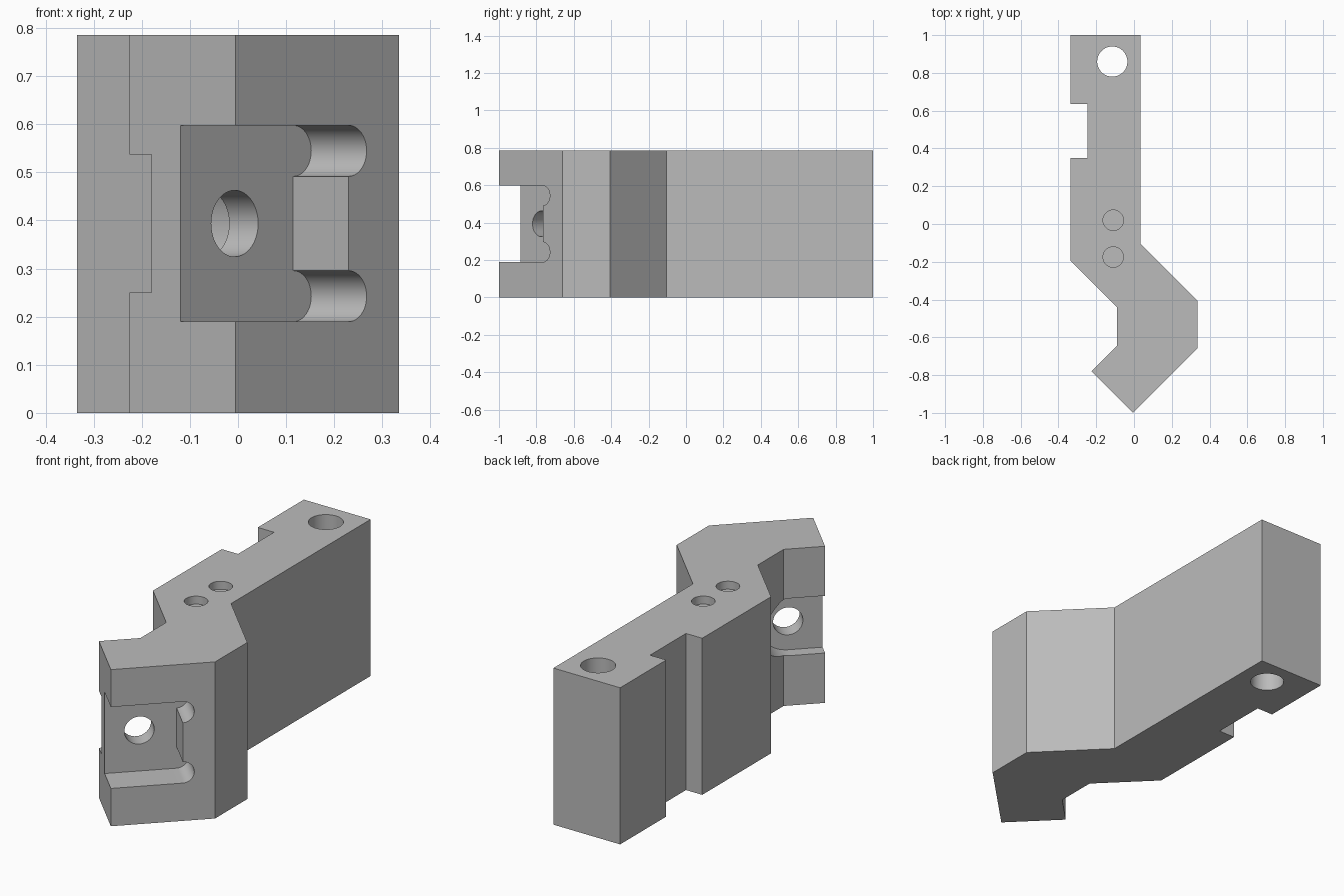
import bpy, bmesh
from math import pi, cos, sin, sqrt
from mathutils import Matrix, Vector

old = bpy.data.objects.get("Cube")
if old:
    bpy.data.objects.remove(old, do_unlink=True)

grey = bpy.data.materials.new("machined_grey")
grey.use_nodes = True
colour = (0.5, 0.5, 0.5, 1)
grey.diffuse_color = colour
grey.node_tree.nodes["Principled BSDF"].inputs["Base Color"].default_value = colour


def prism(name, outline, low, high, frame=Matrix()):
    """Extrude a flat outline from low to high along the frame's third axis."""
    bm = bmesh.new()
    base = bm.faces.new([bm.verts.new((u, v, low)) for u, v in outline])
    new = bmesh.ops.extrude_face_region(bm, geom=[base])["geom"]
    bmesh.ops.translate(bm, vec=(0, 0, high - low),
                        verts=[g for g in new if isinstance(g, bmesh.types.BMVert)])
    bmesh.ops.recalc_face_normals(bm, faces=bm.faces)
    bm.transform(frame)
    mesh = bpy.data.meshes.new(name)
    bm.to_mesh(mesh)
    bm.free()
    mesh.materials.append(grey)
    obj = bpy.data.objects.new(name, mesh)
    bpy.context.collection.objects.link(obj)
    return obj


def arc(u, v, r, start=0, sweep=2 * pi, steps=48):
    count = steps if sweep == 2 * pi else steps + 1
    return [(u + r * cos(start + sweep * i / steps),
             v + r * sin(start + sweep * i / steps)) for i in range(count)]


# Cranked arm with a side groove
H = 0.785
arm = prism("bracket_arm", [
    (-0.005, -1), (0.335, -0.66), (0.335, -0.405), (0.035, -0.105),
    (0.035, 1), (-0.335, 1), (-0.335, 0.635), (-0.245, 0.635),
    (-0.245, 0.35), (-0.335, 0.35), (-0.335, -0.195), (-0.09, -0.44),
    (-0.09, -0.645), (-0.225, -0.78)], 0, H)

# Frame of the angled jaw: along the jaw, up, outward
s = 1 / sqrt(2)
jaw = Matrix.Translation((-0.12, -0.885, 0)) @ Matrix(
    ((s, 0, s, 0), (s, 0, -s, 0), (0, 1, 0, 0), (0, 0, 0, 1)))
mid, wall, r = 0.3935, 0.332, 0.053
low_slot, high_slot = mid - 0.151, mid + 0.151

cutters = [
    # Insert pocket with two rounded corner reliefs
    prism("pocket_cutter", [(-0.2, low_slot - r)]
          + arc(wall, low_slot, r, -pi / 2, pi, 24)
          + arc(wall, high_slot, r, -pi / 2, pi, 24)
          + [(-0.2, high_slot + r)], 0, 0.4, jaw),
    # Screw hole and its open-ended recess on the rear of the jaw
    prism("screw_hole_cutter", arc(0.16, mid, 0.069), -0.5, 0.2, jaw),
    prism("rear_recess_cutter", [(-0.3, mid - 0.1435)]
          + arc(0.16, mid, 0.1435, -pi / 2, pi, 32)
          + [(-0.3, mid + 0.1435)], -0.6, -0.085, jaw),
    # Mounting hole and two shallow top holes
    prism("mounting_hole_cutter", arc(-0.115, 0.86, 0.08), -0.1, H + 0.1),
    prism("top_hole_cutter_a", arc(-0.11, 0.02, 0.054), H - 0.04, H + 0.1),
    prism("top_hole_cutter_b", arc(-0.11, -0.175, 0.054), H - 0.04, H + 0.1),
]

bpy.ops.object.select_all(action="DESELECT")
bpy.context.view_layer.objects.active = arm
arm.select_set(True)
for cutter in cutters:
    cutter.hide_render = True
    mod = arm.modifiers.new(cutter.name, "BOOLEAN")
    mod.operation = "DIFFERENCE"
    mod.solver = "EXACT"
    mod.object = cutter
    bpy.ops.object.modifier_apply(modifier=mod.name)
    bpy.data.objects.remove(cutter, do_unlink=True)

bpy.ops.object.shade_smooth_by_angle(angle=pi / 6)
